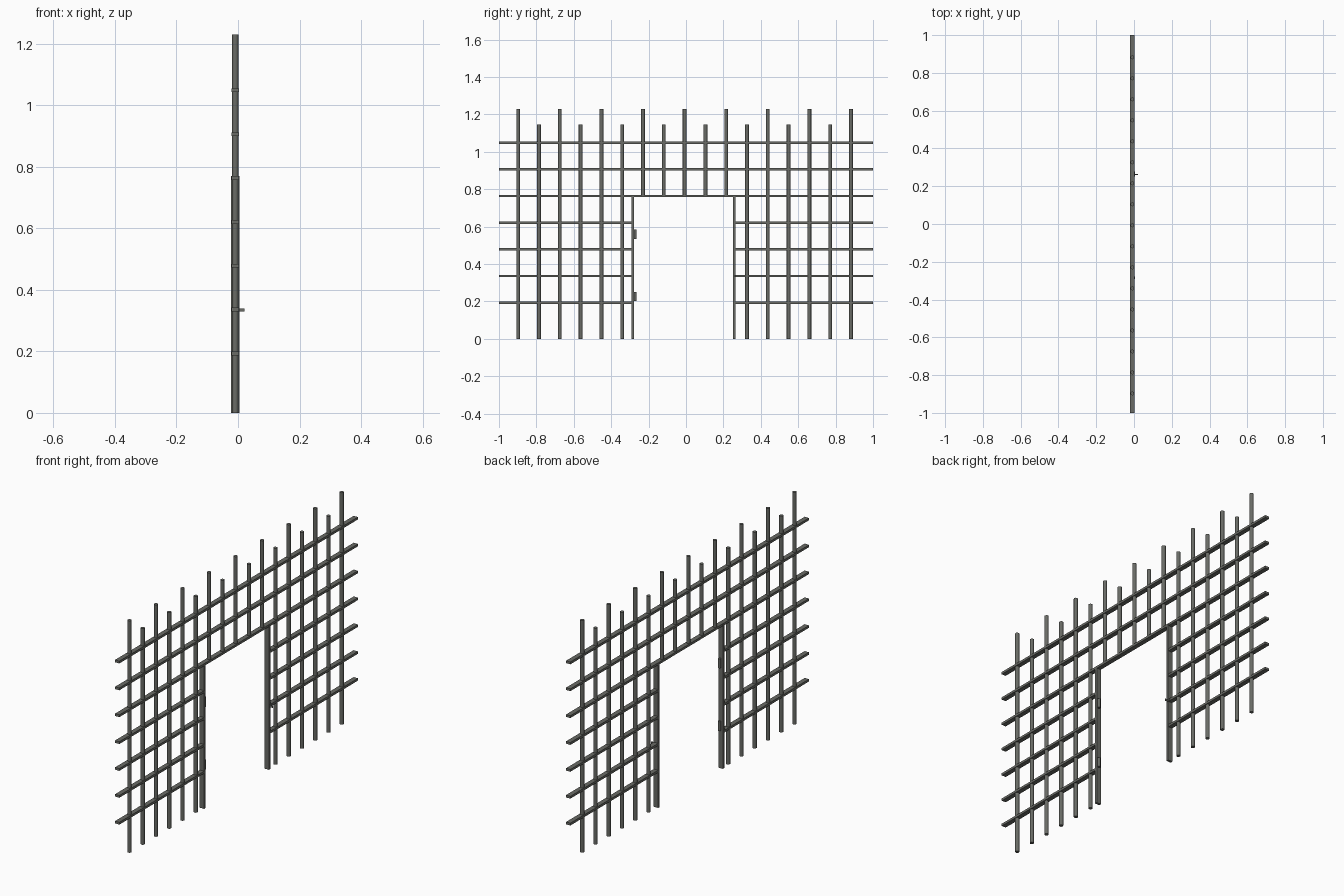
import bpy, math

if "Cube" in bpy.data.objects:
    bpy.data.objects.remove(bpy.data.objects["Cube"])

mat = bpy.data.materials.new("dark_iron")
mat.diffuse_color = (0.142, 0.147, 0.132, 1)
mat.use_nodes = True
mat.node_tree.nodes["Principled BSDF"].inputs["Base Color"].default_value = mat.diffuse_color

XC = -0.0088                      # centre plane of the fence
JL, JR = -0.284, 0.2585           # gate jamb positions
RAIL_Z = [0.1935 + 0.1425 * i for i in range(7)]
LINTEL = RAIL_Z[4]


def box(name, x0, x1, y0, y1, z0, z1):
    bpy.ops.mesh.primitive_cube_add(size=1, location=((x0 + x1) / 2, (y0 + y1) / 2, (z0 + z1) / 2))
    o = bpy.context.object
    o.scale = (x1 - x0, y1 - y0, z1 - z0)
    bpy.ops.object.transform_apply(location=False, rotation=False, scale=True)
    o.name = name
    o.data.materials.append(mat)
    return o


def rod(name, x, y, z0, z1, r, sides=16):
    bpy.ops.mesh.primitive_cylinder_add(vertices=sides, radius=r, depth=z1 - z0,
                                        location=(x, y, (z0 + z1) / 2))
    o = bpy.context.object
    o.name = name
    o.data.materials.append(mat)
    bpy.ops.object.shade_smooth_by_angle(angle=math.radians(40))
    return o


def rail(name, y0, y1, z):
    box(name, XC - 0.0125, XC + 0.0125, y0, y1, z - 0.0062, z + 0.0062)


# upright round bars, alternating tall and short, cut off above the gateway
for i in range(17):
    y = -0.897 + 0.1112 * i
    bottom = LINTEL if JL < y < JR else 0
    rod("upright_bar", XC, y, bottom, 1.147 if i % 2 else 1.23, 0.0102)

# flat horizontal rails, split by the gateway below the lintel
for z in RAIL_Z:
    if z < LINTEL - 0.01:
        rail("rail_left", -1, JL, z)
        rail("rail_right", JR, 1, z)
    else:
        rail("rail_full", -1, 1, z)

# gateway jambs
for name, y in (("jamb_left", JL), ("jamb_right", JR)):
    box(name, XC - 0.0132, XC + 0.0132, y - 0.0065, y + 0.0065, 0, LINTEL + 0.0062)

# hinge barrels with small leaf joining them to the left jamb
for z in (0.226, 0.559):
    rod("hinge_barrel", -0.005, JL + 0.012, z - 0.025, z + 0.025, 0.0075, 12)
    box("hinge_leaf", -0.009, -0.001, JL, JL + 0.012, z - 0.022, z + 0.022)

# latch keeper: L bracket on the right jamb
box("latch_plate", 0.0, 0.006, JR, JR + 0.02, 0.330, 0.340)
box("latch_tab", 0.003, 0.021, JR + 0.001, JR + 0.005, 0.330, 0.340)
